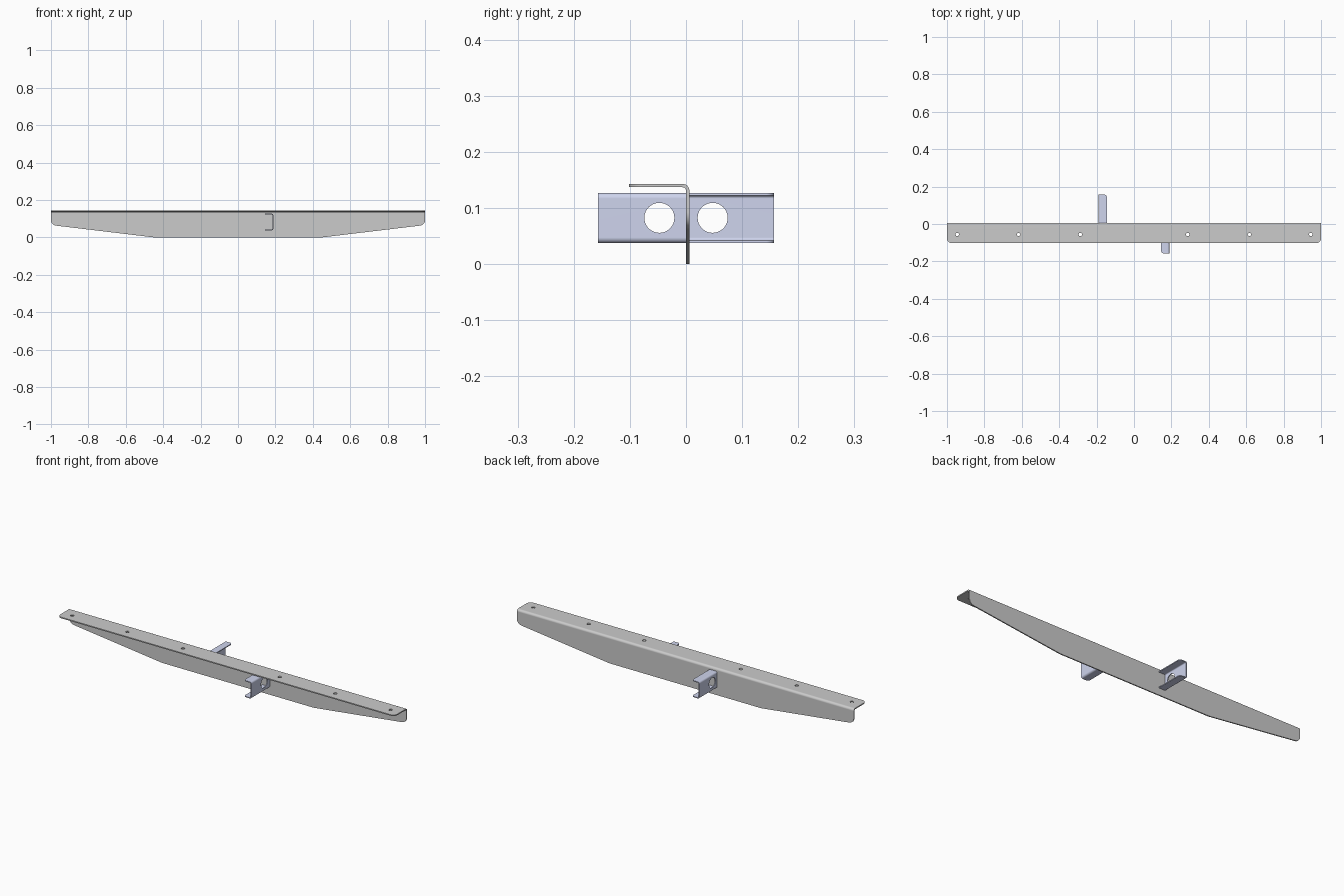
import bpy, bmesh, math
from mathutils import Vector

if "Cube" in bpy.data.objects:
    bpy.data.objects.remove(bpy.data.objects["Cube"])


def fillet(corners, seg=8):
    """Round the corners of a polygon given as (u, v, radius)."""
    out = []
    n = len(corners)
    for i, (u, v, r) in enumerate(corners):
        p = Vector((u, v))
        if r == 0:
            out.append(p)
            continue
        a = (Vector(corners[i - 1][:2]) - p).normalized()
        b = (Vector(corners[(i + 1) % n][:2]) - p).normalized()
        half = a.angle(b) / 2
        centre = p + (a + b).normalized() * (r / math.sin(half))
        start = p + a * (r / math.tan(half)) - centre
        end = p + b * (r / math.tan(half)) - centre
        sweep = math.pi - 2 * half
        for k in range(seg + 1):
            t = k / seg
            out.append(centre + (start * math.sin((1 - t) * sweep)
                                 + end * math.sin(t * sweep)) / math.sin(sweep))
    return out


def prism(name, pts, axis, lo, hi):
    """Extrude a 2D outline along the named axis."""
    place = {'x': lambda p, h: (h, p[0], p[1]),
             'y': lambda p, h: (p[0], h, p[1]),
             'z': lambda p, h: (p[0], p[1], h)}[axis]
    bm = bmesh.new()
    low = [bm.verts.new(place(p, lo)) for p in pts]
    high = [bm.verts.new(place(p, hi)) for p in pts]
    bm.faces.new(low)
    bm.faces.new(high)
    for i in range(len(pts)):
        j = (i + 1) % len(pts)
        bm.faces.new((low[i], low[j], high[j], high[i]))
    bmesh.ops.recalc_face_normals(bm, faces=bm.faces)
    mesh = bpy.data.meshes.new(name)
    bm.to_mesh(mesh)
    bm.free()
    ob = bpy.data.objects.new(name, mesh)
    bpy.context.collection.objects.link(ob)
    return ob


def circle(u, v, r, n=32):
    return [(u + r * math.cos(2 * math.pi * k / n),
             v + r * math.sin(2 * math.pi * k / n)) for k in range(n)]


def cut(ob, cutter, operation='DIFFERENCE'):
    cutter.hide_render = True
    mod = ob.modifiers.new("cut", 'BOOLEAN')
    mod.operation = operation
    mod.solver = 'EXACT'
    mod.object = cutter
    bpy.context.view_layer.objects.active = ob
    bpy.ops.object.modifier_apply(modifier=mod.name)
    bpy.data.objects.remove(cutter)


def finish(ob):
    bpy.ops.object.select_all(action='DESELECT')
    ob.select_set(True)
    bpy.context.view_layer.objects.active = ob
    bpy.ops.object.shade_smooth_by_angle(angle=math.radians(30))
    mod = ob.modifiers.new("normals", 'WEIGHTED_NORMAL')
    mod.keep_sharp = True


# Long folded angle beam: L section along x
T = 0.006
section = fillet([(0, 0, 0), (T, 0, 0), (T, 0.143, 0.012), (-0.102, 0.143, 0),
                  (-0.102, 0.143 - T, 0), (0, 0.143 - T, 0.006)])
beam = prism("angle_beam", section, 'x', -1, 1)

# Tapered lower edge with rounded tips
taper = fillet([(-1, 0.2, 0), (-1, 0.066, 0.03), (-0.45, 0, 0),
                (0.45, 0, 0), (1, 0.066, 0.03), (1, 0.2, 0)])
cut(beam, prism("taper_cutter", taper, 'y', -0.3, 0.3), 'INTERSECT')

# Rounded front corners of the top flange
flange = fillet([(-1, 0.1, 0), (-1, -0.102, 0.025), (1, -0.102, 0.025), (1, 0.1, 0)])
cut(beam, prism("flange_cutter", flange, 'z', -0.1, 0.3), 'INTERSECT')

# Screw holes in the top flange
for x in (-0.945, -0.617, -0.287, 0.287, 0.617, 0.945):
    cut(beam, prism("screw_cutter", circle(x, -0.056, 0.009, 24), 'z', 0.1, 0.2))
finish(beam)

# C-channel brackets, the rear one turned half a turn
blue = bpy.data.materials.new("bracket_blue")
blue.diffuse_color = (0.62, 0.66, 0.85, 1)
blue.use_nodes = True
blue.node_tree.nodes["Principled BSDF"].inputs["Base Color"].default_value = blue.diffuse_color
G, Z0, Z1, XI, XO = 0.005, 0.0375, 0.127, 0.145, 0.189


def bracket(name, s, near, far):
    channel = fillet([(s * u, v, r) for u, v, r in (
        (XI, Z0, 0), (XO, Z0, 0.01), (XO, Z1, 0.01), (XI, Z1, 0),
        (XI, Z1 - G, 0), (XO - G, Z1 - G, 0.005),
        (XO - G, Z0 + G, 0.005), (XI, Z0 + G, 0))])
    ob = prism(name, channel, 'y', -s * near, -s * far)
    # Rounded free corners of the lips
    lip = fillet([(s * u, -s * v, r) for u, v, r in (
        (XI, 0, 0), (0.25, 0, 0), (0.25, far, 0), (XI, far, 0.014))])
    cut(ob, prism("lip_cutter", lip, 'z', -0.1, 0.3), 'INTERSECT')
    # Large round hole in the web
    ends = sorted((s * (XO - 0.02), s * (XO + 0.02)))
    cut(ob, prism("web_cutter", circle(-s * 0.0475, 0.0825, 0.0267, 48), 'x', *ends))
    ob.data.materials.clear()
    ob.data.materials.append(blue)
    finish(ob)


bracket("front_bracket", 1, 0, 0.157)
bracket("rear_bracket", -1, T, 0.157)
